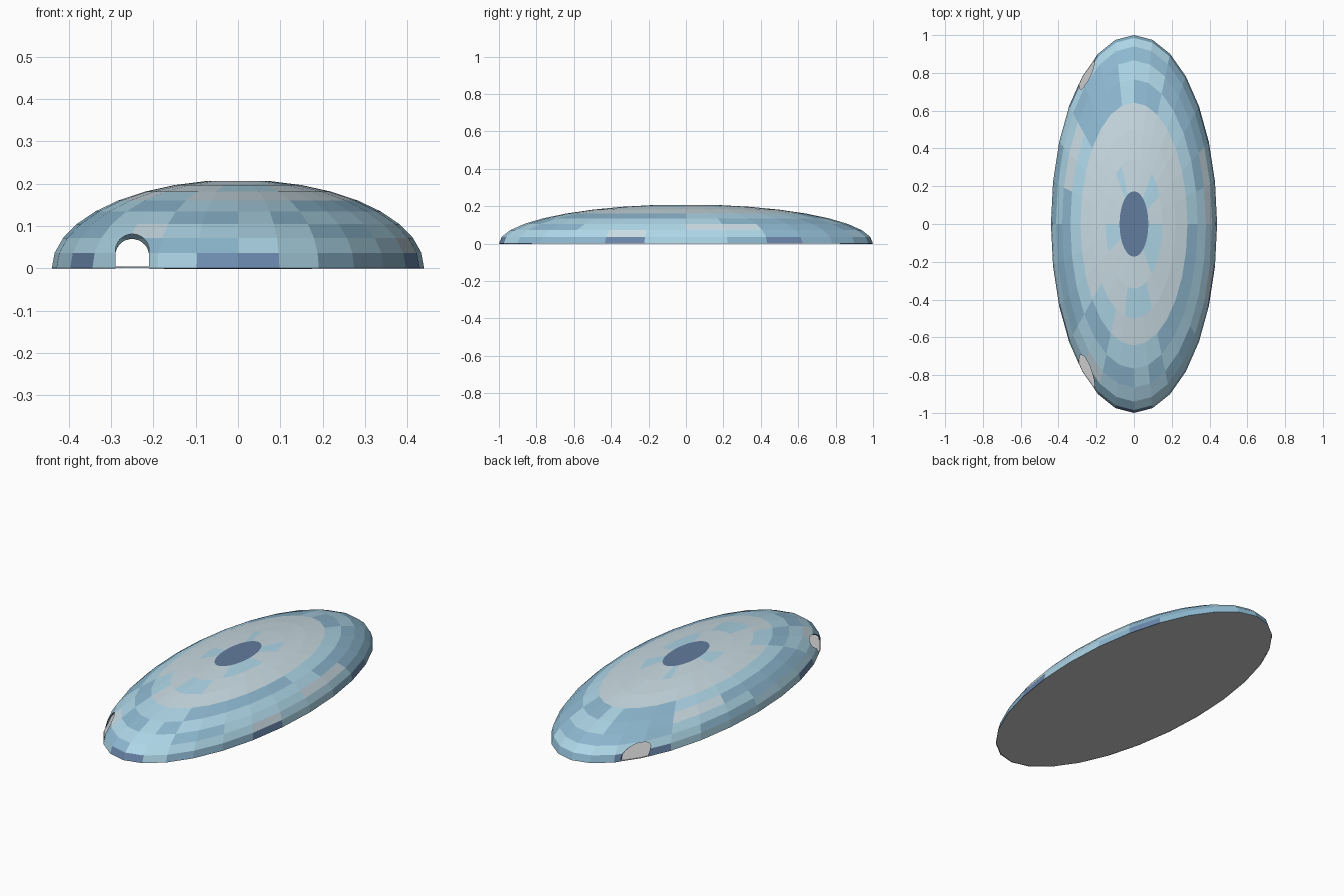
import bpy, bmesh, math, random

if "Cube" in bpy.data.objects:
    bpy.data.objects.remove(bpy.data.objects["Cube"])

random.seed(4)
RX, RY, H = 0.44, 1.0, 0.209
SIDES, ROWS = 28, 9


def material(name, rgb):
    m = bpy.data.materials.new(name)
    m.diffuse_color = (*rgb, 1)
    m.use_nodes = True
    m.node_tree.nodes["Principled BSDF"].inputs["Base Color"].default_value = m.diffuse_color
    return m


def make_object(name, bm, mats=()):
    bmesh.ops.recalc_face_normals(bm, faces=bm.faces[:])
    me = bpy.data.meshes.new(name)
    bm.to_mesh(me)
    bm.free()
    for m in mats:
        me.materials.append(m)
    ob = bpy.data.objects.new(name, me)
    bpy.context.collection.objects.link(ob)
    return ob


def ring(bm, scale, z):
    return [bm.verts.new((RX * scale * math.sin(2 * math.pi * i / SIDES),
                          RY * scale * math.cos(2 * math.pi * i / SIDES), z))
            for i in range(SIDES)]


def loft(bm, a, b):
    n = len(a)
    return [bm.faces.new((a[i], a[(i + 1) % n], b[(i + 1) % n], b[i])) for i in range(n)]


ice = [material("ice_deep", (0.15, 0.25, 0.42)),
       material("ice_blue", (0.27, 0.48, 0.63)),
       material("ice_light", (0.42, 0.67, 0.80)),
       material("ice_pale", (0.58, 0.70, 0.76)),
       material("ice_cap", (0.12, 0.20, 0.34))]

# Dome: faceted elliptical shell, coloured in runs of blocks
bm = bmesh.new()
rings = [ring(bm, math.cos(math.radians(10 * k)), H * math.sin(math.radians(10 * k)))
         for k in range(ROWS)]
for k in range(ROWS - 1):
    weights = (3, 3, 4, 0) if k == 0 else (0, 4, 5, 1) if k < 5 else (0, 0, 2, 5)
    run, colour = 0, 2
    for f in loft(bm, rings[k], rings[k + 1]):
        if run == 0:
            run = random.randint(1, 3)
            colour = random.choices(range(4), weights)[0]
        f.material_index = colour
        run -= 1
cap = bm.faces.new(rings[-1])
cap.material_index = 4
dome = make_object("dome", bm, ice)
shell = dome.modifiers.new("shell", "SOLIDIFY")
shell.thickness = 0.004
shell.offset = -1

# Doorway cutter: an arch running front to back, dropping slightly to the rear
bm = bmesh.new()


def arch(y, spring, r=0.04, cx=-0.25):
    pts = [(cx + r, -0.05)]
    pts += [(cx + r * math.cos(math.pi * i / 16), spring + r * math.sin(math.pi * i / 16))
            for i in range(17)]
    pts.append((cx - r, -0.05))
    return [bm.verts.new((x, y, z)) for x, z in pts]


front, back = arch(-1.2, 0.0445), arch(1.2, 0.0255)
loft(bm, front, back)
bm.faces.new(front)
bm.faces.new(back)
cutter = make_object("doorway_cutter", bm)
cutter.hide_render = True
cut = dome.modifiers.new("doorways", "BOOLEAN")
cut.operation = "DIFFERENCE"
cut.solver = "EXACT"
cut.object = cutter
bpy.context.view_layer.objects.active = dome
for name in ("shell", "doorways"):
    bpy.ops.object.modifier_apply(modifier=name)
bpy.data.objects.remove(cutter)

# Floor: thin slab closing the underside
bm = bmesh.new()
low, high = ring(bm, 0.998, 0), ring(bm, 0.996, 0.004)
loft(bm, low, high)
bm.faces.new(low)
bm.faces.new(high)
make_object("floor", bm)
